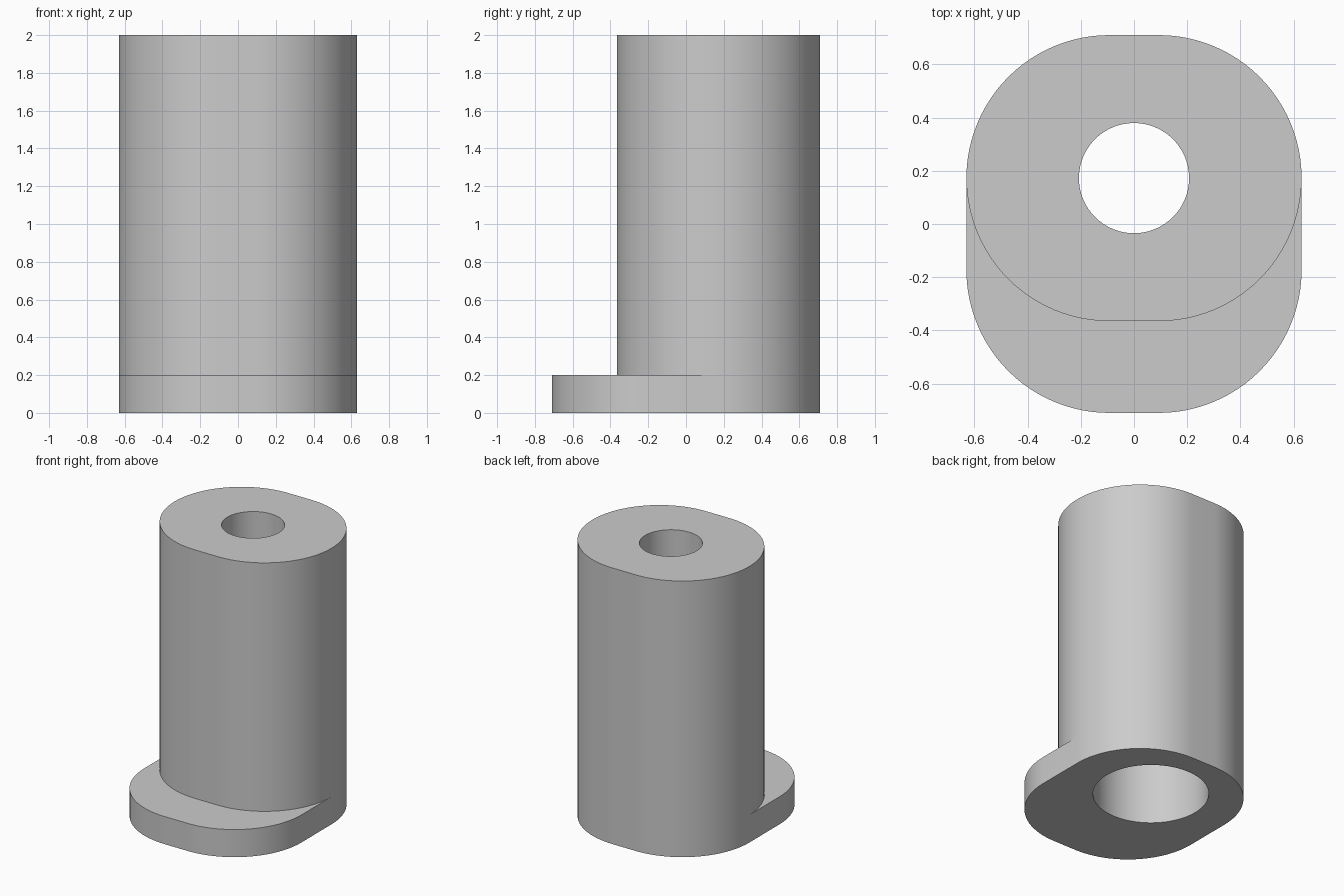
import bpy, bmesh, math

cube = bpy.data.objects.get("Cube")
if cube:
    bpy.data.objects.remove(cube, do_unlink=True)

STEPS = 24          # segments per quarter turn
AXIS_Y = 0.1725     # bore axis


def outline(z, radius, half_flat=0.0, stretch=0.0):
    """Rounded outline of four quarter arcs; stretch moves the front pair forward."""
    points = []
    for quarter, side in enumerate((1, -1, -1, 1)):
        cx = side * half_flat
        cy = AXIS_Y - (stretch if quarter > 1 else 0.0)
        for i in range(STEPS + 1):
            a = math.pi / 2 * (quarter + i / STEPS)
            points.append((cx + radius * math.cos(a), cy + radius * math.sin(a), z))
    return points


# Outlines in order: foot, body, narrow top hole, wide lower bore
R, FLAT, STRETCH = 0.5375, 0.0925, 0.345
HOLE, BORE, STEP_Z = 0.207, 0.38, 1.6
sections = [
    outline(0, R, FLAT, STRETCH),
    outline(0.2, R, FLAT, STRETCH),
    outline(0.2, R, FLAT),
    outline(2, R, FLAT),
    outline(2, HOLE),
    outline(STEP_Z, HOLE),
    outline(STEP_Z, BORE),
    outline(0, BORE),
]

# Loft the outlines into one closed solid
bm = bmesh.new()
rings = [[bm.verts.new(p) for p in section] for section in sections]
for k, ring in enumerate(rings):
    after = rings[(k + 1) % len(rings)]
    for i in range(len(ring)):
        j = (i + 1) % len(ring)
        bm.faces.new((ring[i], ring[j], after[j], after[i]))
bmesh.ops.remove_doubles(bm, verts=bm.verts, dist=0.0001)
bmesh.ops.recalc_face_normals(bm, faces=bm.faces)
mesh = bpy.data.meshes.new("sleeve_with_foot")
bm.to_mesh(mesh)
bm.free()

# Plain grey
grey = bpy.data.materials.new("light_grey")
grey.use_nodes = True
colour = (0.6, 0.6, 0.6, 1)
grey.diffuse_color = colour
grey.node_tree.nodes["Principled BSDF"].inputs["Base Color"].default_value = colour
mesh.materials.append(grey)

sleeve = bpy.data.objects.new("sleeve_with_foot", mesh)
bpy.context.collection.objects.link(sleeve)
bpy.ops.object.select_all(action='DESELECT')
sleeve.select_set(True)
bpy.context.view_layer.objects.active = sleeve
bpy.ops.object.shade_smooth_by_angle(angle=math.radians(30))
